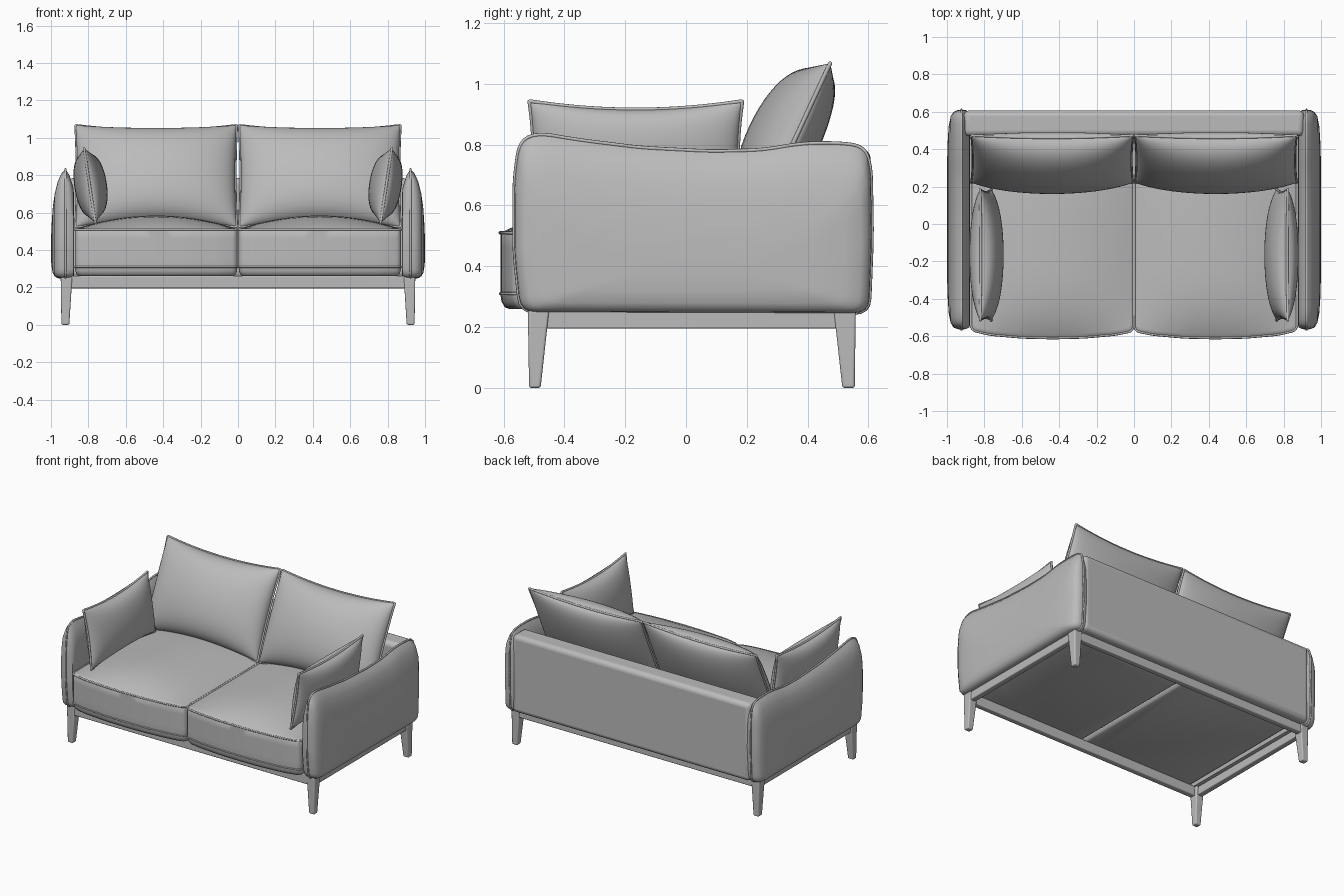
import bpy, bmesh, math
from mathutils import Vector

if "Cube" in bpy.data.objects:
    bpy.data.objects.remove(bpy.data.objects["Cube"])

grey = bpy.data.materials.new("soft grey")
grey.diffuse_color = (0.5, 0.5, 0.5, 1)
grey.use_nodes = True
grey.node_tree.nodes["Principled BSDF"].inputs["Base Color"].default_value = grey.diffuse_color


def finish(name, bm, bevel=0, angle=40):
    bmesh.ops.remove_doubles(bm, verts=bm.verts, dist=1e-5)
    bmesh.ops.recalc_face_normals(bm, faces=bm.faces)
    me = bpy.data.meshes.new(name)
    bm.to_mesh(me)
    bm.free()
    ob = bpy.data.objects.new(name, me)
    bpy.context.collection.objects.link(ob)
    me.materials.append(grey)
    if bevel:
        m = ob.modifiers.new("rounding", 'BEVEL')
        m.width, m.segments = bevel, 4
    bpy.ops.object.select_all(action='DESELECT')
    ob.select_set(True)
    bpy.context.view_layer.objects.active = ob
    bpy.ops.object.shade_smooth_by_angle(angle=math.radians(angle))
    return ob


def loft(name, rings, **kw):
    bm = bmesh.new()
    rows = [[bm.verts.new(p) for p in r] for r in rings]
    n = len(rows[0])
    for a, b in zip(rows, rows[1:]):
        for i in range(n):
            bm.faces.new((a[i], a[(i + 1) % n], b[(i + 1) % n], b[i]))
    bm.faces.new(rows[0])
    bm.faces.new(rows[-1])
    return finish(name, bm, **kw)


def box(name, x0, x1, y0, y1, z0, z1, bevel):
    sq = [(x0, y0), (x1, y0), (x1, y1), (x0, y1)]
    return loft(name, [[(x, y, z) for x, y in sq] for z in (z0, z1)], bevel=bevel)


def piping(name, pts, r=0.006):
    # closed tube along a seam
    cu = bpy.data.curves.new(name, 'CURVE')
    cu.dimensions = '3D'
    cu.bevel_depth, cu.bevel_resolution = r, 2
    sp = cu.splines.new('POLY')
    sp.points.add(len(pts) - 1)
    for q, p in zip(sp.points, pts):
        q.co = (*p, 1)
    sp.use_cyclic_u = True
    tmp = bpy.data.objects.new(name + "_path", cu)
    bpy.context.collection.objects.link(tmp)
    bpy.context.view_layer.update()
    me = bpy.data.meshes.new_from_object(tmp.evaluated_get(bpy.context.evaluated_depsgraph_get()))
    bpy.data.objects.remove(tmp)
    bm = bmesh.new()
    bm.from_mesh(me)
    finish(name, bm, angle=80)


def rounded(pts, r):
    # polygon with rounded corners and evenly split straights
    out = []
    pts = [Vector(p) for p in pts]
    for i, p in enumerate(pts):
        a, b = pts[i - 1] - p, pts[(i + 1) % len(pts)] - p
        s = p + a.normalized() * min(r, a.length * 0.49)
        e = p + b.normalized() * min(r, b.length * 0.49)
        if out:
            k = int((s - out[-1]).length / 0.06)
            q = out[-1]
            out += [q.lerp(s, j / (k + 1)) for j in range(1, k + 1)]
        out += [s * (1 - t) ** 2 + p * 2 * t * (1 - t) + e * t * t for t in (0, .25, .5, .75, 1)]
    q, k = out[-1], int((out[0] - out[-1]).length / 0.06)
    out += [q.lerp(out[0], j / (k + 1)) for j in range(1, k + 1)]
    return out


def pillow(name, c, A, B, C, w, h, front, back, pinch_w, pinch_h, n=28):
    # knife-edge pillow: two domed sheets sharing a pinched outline
    c, A, B, C = (Vector(v) for v in (c, A, B, C))
    ts = [math.sin(math.pi / 2 * (2 * i / n - 1)) for i in range(n + 1)]

    def pos(u, v, t):
        a = u * (w / 2 - pinch_w * (1 - v * v) * u * u)
        b = v * (h / 2 - pinch_h * (1 - u * u) * v * v)
        d = t * max(0, (1 - u * u) * (1 - v * v)) ** 0.46
        return c + A * a + B * b + C * d
    bm = bmesh.new()
    for t in (front, -back):
        g = [[bm.verts.new(pos(u, v, t)) for u in ts] for v in ts]
        for i in range(n):
            for j in range(n):
                bm.faces.new((g[i][j], g[i][j + 1], g[i + 1][j + 1], g[i + 1][j]))
    finish(name, bm, angle=60)
    edge = [(u, -1) for u in ts[1:-1]] + [(1, v) for v in ts[1:-1]]
    edge += [(-u, 1) for u in ts[1:-1]] + [(-1, -v) for v in ts[1:-1]]
    piping(name + "_piping", [pos(u, v, 0) for u, v in edge], 0.007)


# side outline of an arm (y, z)
arm = rounded([(-.545, .25), (-.565, .45), (-.565, .68), (-.548, .81), (-.49, .838), (-.35, .815),
               (-.15, .79), (.08, .778), (.25, .782), (.38, .804), (.5, .806), (.585, .795),
               (.608, .73), (.612, .5), (.602, .246)], 0.05)
# arm sections: x, top inset, bottom inset, end inset
sections = [(.876, .15, .015, .03), (.88, .1, .005, .012), (.9, .035, 0, .003), (.922, 0, 0, 0),
            (.945, .025, 0, .003), (.965, .07, .003, .012), (.98, .13, .012, .035),
            (.991, .21, .03, .09), (.998, .32, .07, .2), (1.0, .42, .12, .4)]
# seat cushion outline (x, y)
seat = rounded([(.003, -.572), (.1, -.592), (.27, -.607), (.435, -.611), (.6, -.607), (.77, -.592),
                (.872, -.568), (.872, .48), (.003, .48)], 0.03)
cx, cy, hw, hd = .4375, -.06, .4345, .545

for s, side in ((-1, "left"), (1, "right")):
    # arms
    rings = []
    for x, dt, db, ds in sections:
        rings.append([(s * x, .023 + (p.x - .023) * (1 - ds / .588),
                       .25 + db + (p.y - .25) * (1 - (dt + db) / .58)) for p in arm])
    loft(side + "_arm", rings, angle=50)
    piping(side + "_arm_piping", rings[3])

    # seat cushions: boxed sides, crowned top
    def ring(k, z, crown=False):
        out = []
        for p in seat:
            x, y = cx + (p.x - cx) * k, cy + (p.y - cy) * k
            u, v = min(1, abs(x - cx) / hw), min(1, abs(y - cy) / hd)
            out.append((s * x, y, z + (.072 * (1 - u * u) * (1 - v ** 4) if crown else 0)))
        return out
    rings = [ring(.95, .26), ring(.975, .266), ring(.993, .285), ring(1, .31), ring(1, .36),
             ring(1, .46), ring(1, .508)]
    rings += [ring(k, .512, True) for k in (.99, .96, .92, .86, .78, .68, .56, .44, .32, .2, .1, .03)]
    loft(side + "_seat_cushion", rings, angle=50)
    piping(side + "_seat_top_piping", ring(1, .51))
    piping(side + "_seat_lower_piping", ring(1, .31), 0.005)

    # back cushions and throw pillows
    pillow(side + "_back_cushion", (s * .4375, .348, .795), (1, 0, 0), (0, .42, .907),
           (0, -.907, .42), .862, .6, .155, .085, .008, .03)
    pillow(side + "_throw_pillow", (s * .793, -.165, .745), (0, 1, 0), (s * .15, 0, .989),
           (-s * .989, 0, .15), .7, .4, .092, .082, .015, .028)

    # tapered legs, straight on the outside
    for name, (ty0, ty1, by0, by1) in (("front", (-.52, -.45, -.516, -.478)),
                                       ("back", (.486, .558, .514, .555))):
        loft(f"{side}_{name}_leg", [
            [(s * x, y, z) for x, y in ((x0, y0), (x1, y0), (x1, y1), (x0, y1))]
            for x0, x1, y0, y1, z in ((.902, .944, by0, by1, 0), (.886, .948, ty0, ty1, .256))],
            bevel=.008)
    # side rails
    box(side + "_rail", *sorted((s * .9, s * .94)), -.482, .524, .195, .262, .006)

# front and back rails
box("front_rail", -.895, .895, -.515, -.475, .195, .262, .006)
box("back_rail", -.895, .895, .512, .552, .195, .262, .006)

# upholstered back
box("back_frame", -.91, .91, .47, .607, .25, .785, .03)
